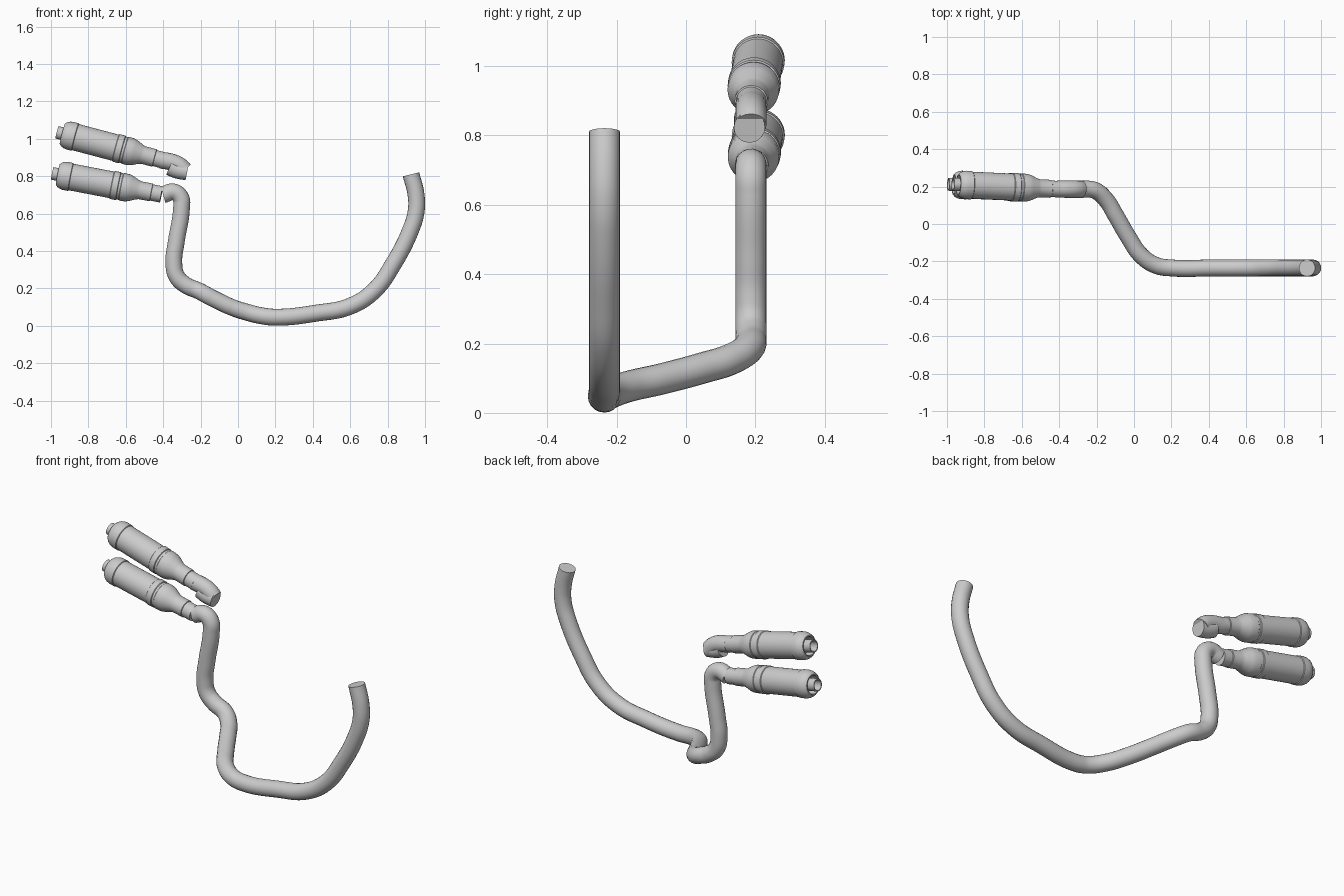
import bpy
import bmesh
import math
from mathutils import Vector

if "Cube" in bpy.data.objects:
    bpy.data.objects.remove(bpy.data.objects["Cube"], do_unlink=True)

steel = bpy.data.materials.new("light grey steel")
steel.use_nodes = True
GREY = (0.6, 0.6, 0.6, 1)
steel.diffuse_color = GREY
steel.node_tree.nodes["Principled BSDF"].inputs["Base Color"].default_value = GREY

PIPE_R = 0.045


def activate(obj):
    bpy.ops.object.select_all(action='DESELECT')
    obj.select_set(True)
    bpy.context.view_layer.objects.active = obj


def pipe(name, points):
    """Round capped tube running smoothly through the points."""
    curve = bpy.data.curves.new(name, 'CURVE')
    curve.dimensions = '3D'
    curve.bevel_depth = PIPE_R
    curve.bevel_resolution = 8
    curve.resolution_u = 8
    curve.use_fill_caps = True
    spline = curve.splines.new('BEZIER')
    spline.bezier_points.add(len(points) - 1)
    for bp, co in zip(spline.bezier_points, points):
        bp.co = co
        bp.handle_left_type = bp.handle_right_type = 'AUTO'
    curve.materials.append(steel)
    obj = bpy.data.objects.new(name, curve)
    bpy.context.collection.objects.link(obj)
    activate(obj)
    bpy.ops.object.convert(target='MESH')
    bpy.ops.object.shade_smooth_by_angle(angle=math.radians(35))


def lathe(name, profile, start, end):
    """Spin (distance, radius) pairs about the line from start to end."""
    bm = bmesh.new()
    verts = [bm.verts.new((r, 0, d)) for d, r in profile]
    edges = [bm.edges.new(pair) for pair in zip(verts, verts[1:])]
    bmesh.ops.spin(bm, geom=verts + edges, cent=(0, 0, 0), axis=(0, 0, 1),
                   angle=math.tau, steps=48, use_duplicate=False)
    bmesh.ops.remove_doubles(bm, verts=bm.verts, dist=0.0001)
    bmesh.ops.recalc_face_normals(bm, faces=bm.faces)
    mesh = bpy.data.meshes.new(name)
    bm.to_mesh(mesh)
    bm.free()
    mesh.materials.append(steel)
    obj = bpy.data.objects.new(name, mesh)
    bpy.context.collection.objects.link(obj)
    obj.location = start
    axis = Vector(end) - Vector(start)
    obj.rotation_mode = 'QUATERNION'
    obj.rotation_quaternion = axis.to_track_quat('Z', 'Y')
    activate(obj)
    bpy.ops.object.shade_smooth_by_angle(angle=math.radians(30))


# Long header pipe: front hook, low sweep, sideways step, riser and top elbow
Y_FRONT, Y_BACK = -0.235, 0.187
hook = [(.925, .81), (.952, .70), (.952, .61), (.92, .505), (.83, .33),
        (.73, .19), (.6, .105), (.42, .068), (.2, .046)]
step = [(.12, -.222, .055), (.04, -.17, .075), (-.03, -.07, .098),
        (-.1, .05, .13), (-.15, .13, .155), (-.21, .18, .187)]
riser = [(-.28, .218), (-.328, .265), (-.343, .34), (-.33, .45), (-.302, .63),
         (-.306, .685), (-.345, .716), (-.40, .70)]
pipe("header_pipe", [(x, Y_FRONT, z) for x, z in hook] + step
     + [(x, Y_BACK, z) for x, z in riser])

# Upper branch: short elbow folded into a cut-off stub
pipe("upper_elbow", [(x, Y_BACK, z) for x, z in
                     [(-.41, .886), (-.35, .874), (-.31, .855), (-.285, .83)]])
pipe("upper_stub", [(x, Y_BACK - .004, z) for x, z in
                    [(-.365, .85), (-.33, .834), (-.272, .823)]])

# Silencer: inner outlet tube, recessed lip, cap, body, two bands, cone, neck
silencer = [(.1, 0), (.1, .028), (0, .028), (0, .034), (.08, .034), (.08, .05),
            (.03, .05), (.03, .056), (.04, .066), (.055, .073), (.07, .076),
            (.1, .076), (.103, .072), (.325, .072), (.328, .076), (.36, .076),
            (.363, .072), (.375, .072), (.378, .075), (.41, .074), (.43, .068),
            (.465, .052), (.48, .048), (.54, .048), (.542, .044), (.595, .044),
            (.595, 0)]
lathe("upper_silencer", silencer, (-.968, .212, 1.035), (-.40, .186, .885))
lathe("lower_silencer", silencer, (-.993, .212, .815), (-.395, .186, .70))
